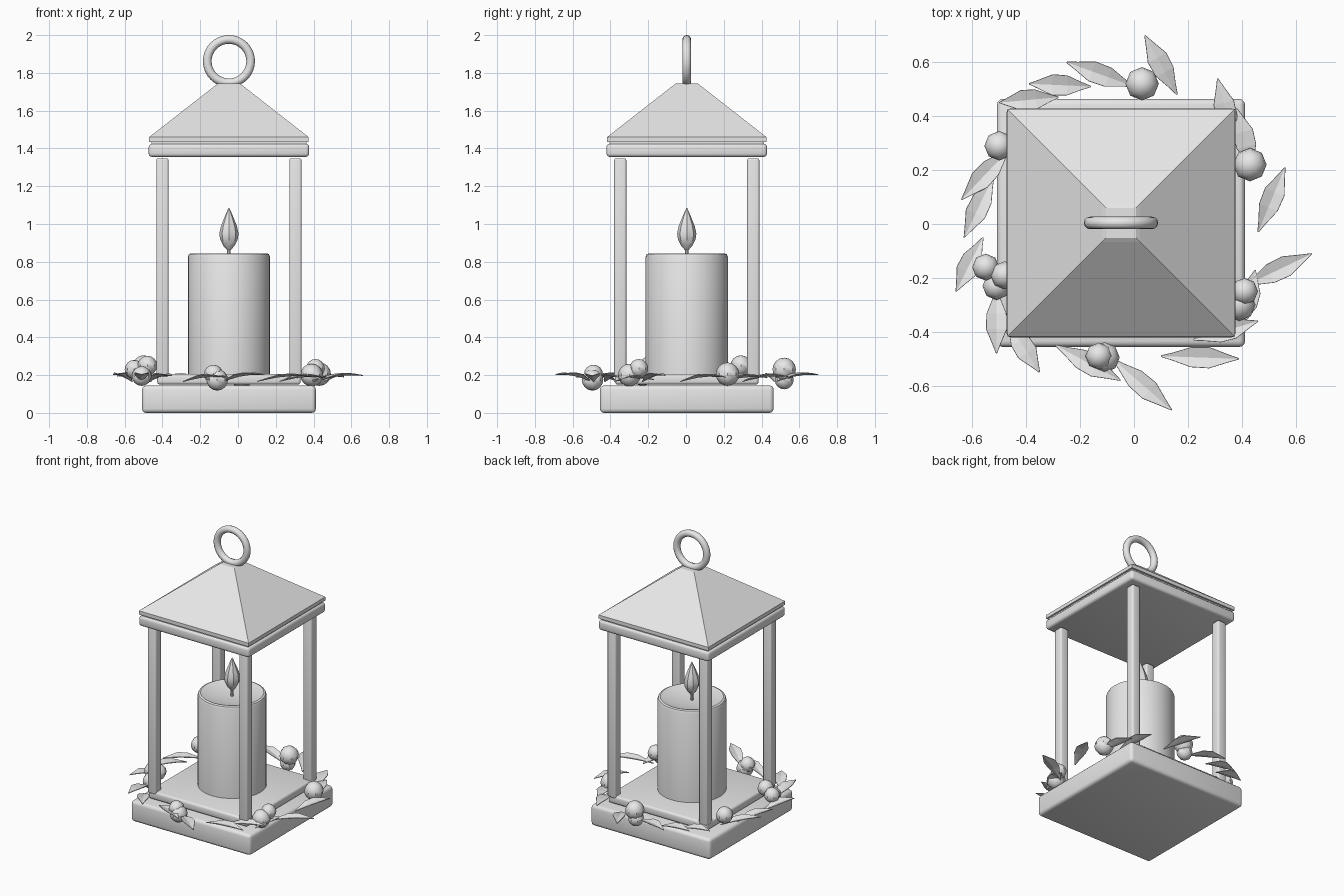
import bpy
import bmesh
import math
from mathutils import Vector

default_cube = bpy.data.objects.get("Cube")
if default_cube:
    bpy.data.objects.remove(default_cube, do_unlink=True)

# Single plain colour shared by every part
grey = bpy.data.materials.new("light_grey")
grey.use_nodes = True
colour = (0.8, 0.8, 0.8, 1.0)
grey.diffuse_color = colour
grey.node_tree.nodes["Principled BSDF"].inputs["Base Color"].default_value = colour

# Lantern axis, slightly off the middle because the wreath is uneven
AXIS = Vector((-0.048, 0.004, 0.0))


def finish(name, bm, smooth=False):
    bmesh.ops.recalc_face_normals(bm, faces=bm.faces)
    mesh = bpy.data.meshes.new(name)
    bm.to_mesh(mesh)
    bm.free()
    mesh.materials.append(grey)
    obj = bpy.data.objects.new(name, mesh)
    bpy.context.collection.objects.link(obj)
    if smooth:
        bpy.ops.object.select_all(action="DESELECT")
        obj.select_set(True)
        bpy.context.view_layer.objects.active = obj
        bpy.ops.object.shade_smooth_by_angle(angle=math.radians(40))
    return obj


def rounded_box(name, half, bottom, top, bevel, x=0.0, y=0.0):
    bm = bmesh.new()
    bmesh.ops.create_cube(bm, size=1.0)
    for v in bm.verts:
        v.co.x = AXIS.x + x + v.co.x * 2 * half
        v.co.y = AXIS.y + y + v.co.y * 2 * half
        v.co.z = top if v.co.z > 0 else bottom
    bmesh.ops.bevel(bm, geom=list(bm.edges), offset=bevel, segments=3,
                    profile=0.5, affect="EDGES", clamp_overlap=True)
    return finish(name, bm, smooth=True)


def loft(name, sections, sides, turn=0.0, smooth=False):
    """Stack of regular polygons given as (radius, height), capped at both ends."""
    bm = bmesh.new()
    rings = []
    for radius, z in sections:
        ring = []
        for i in range(sides):
            a = turn + math.tau * i / sides
            ring.append(bm.verts.new(AXIS + Vector((radius * math.cos(a), radius * math.sin(a), z))))
        rings.append(ring)
    for low, high in zip(rings, rings[1:]):
        for i in range(sides):
            j = (i + 1) % sides
            bm.faces.new((low[i], low[j], high[j], high[i]))
    bm.faces.new(rings[0])
    bm.faces.new(rings[-1])
    return finish(name, bm, smooth)


# Body of the lantern
rounded_box("base", 0.46, 0.0, 0.145, 0.022)
rounded_box("floor_plate", 0.38, 0.15, 0.207, 0.015)
rounded_box("top_slab", 0.425, 1.355, 1.425, 0.018)
for side_x, x in (("right", -0.352), ("left", 0.352)):
    for side_y, y in (("front", -0.352), ("back", 0.352)):
        rounded_box(f"{side_y}_{side_x}_post", 0.032, 0.19, 1.348, 0.011, x, y)

# Four-sided roof with a thin lip and a small cap
diagonal = math.sqrt(2)
roof = [(0.41, 1.42), (0.41, 1.435), (0.422, 1.435), (0.422, 1.46), (0.07, 1.735), (0.055, 1.745)]
loft("roof", [(half * diagonal, z) for half, z in roof], 4, math.pi / 4)

# Hanging ring
bpy.ops.mesh.primitive_torus_add(major_segments=32, minor_segments=12, major_radius=0.115,
                                 minor_radius=0.023, location=AXIS + Vector((0, 0, 1.862)),
                                 rotation=(math.pi / 2, 0, 0))
ring = bpy.context.object
ring.name = "hanging_ring"
ring.data.materials.append(grey)
bpy.ops.object.shade_smooth_by_angle(angle=math.radians(60))

# Candle with a dished top, wick and flame
loft("candle", [(0.218, 0.2), (0.218, 0.825), (0.212, 0.84), (0.2, 0.845),
                (0.185, 0.84), (0.1, 0.825), (0.02, 0.82)], 32, smooth=True)
loft("wick", [(0.009, 0.815), (0.009, 0.88)], 8, smooth=True)
loft("flame", [(0.006, 0.858), (0.03, 0.885), (0.047, 0.92), (0.051, 0.95), (0.042, 0.99),
               (0.024, 1.035), (0.009, 1.07), (0.002, 1.085)], 8, smooth=True)


# Wreath leaves: thin pointed blades folded along the midrib
def leaf(name, outer, inner):
    start = Vector((*inner, 0.168))
    end = Vector((*outer, 0.168 + 0.12 * max(0, Vector(outer).length - 0.4)))
    along = end - start
    across = Vector((-along.y, along.x, 0)).normalized()
    up = Vector((0, 0, 1))
    bm = bmesh.new()
    rows = []
    for t, width in ((0, 0.002), (0.15, 0.014), (0.38, 0.036), (0.62, 0.038), (0.85, 0.015), (1, 0.001)):
        mid = start + along * t + up * 0.014 * math.sin(math.pi * t)
        lift = up * width * 0.3
        rows.append([bm.verts.new(p) for p in
                     (mid - across * width + lift, mid, mid + across * width + lift)])
    for a, b in zip(rows, rows[1:]):
        for i in range(2):
            bm.faces.new((a[i], a[i + 1], b[i + 1], b[i]))
    obj = finish(name, bm)
    solid = obj.modifiers.new("thickness", "SOLIDIFY")
    solid.thickness = 0.004


leaves = [
    ((0.04, 0.70), (0.16, 0.48)), ((-0.25, 0.60), (0.0, 0.51)),
    ((-0.39, 0.52), (-0.16, 0.51)), ((-0.50, 0.45), (-0.28, 0.47)),
    ((0.31, 0.54), (0.37, 0.30)), ((0.38, 0.43), (0.44, 0.20)),
    ((0.56, 0.21), (0.46, -0.03)), ((0.66, -0.11), (0.41, -0.23)),
    ((0.46, -0.36), (0.22, -0.43)), ((0.39, -0.50), (0.10, -0.49)),
    ((0.14, -0.69), (-0.08, -0.50)), ((-0.05, -0.58), (-0.29, -0.45)),
    ((-0.35, -0.55), (-0.47, -0.36)), ((-0.51, -0.48), (-0.51, -0.24)),
    ((-0.66, -0.25), (-0.56, -0.05)), ((-0.63, -0.05), (-0.52, 0.18)),
    ((-0.64, 0.09), (-0.46, 0.28)), ((0.45, -0.17), (0.40, -0.38)),
]
for number, (outer, inner) in enumerate(leaves, 1):
    leaf(f"leaf_{number}", outer, inner)

# Wreath berries in small clusters
berries = [
    (0.03, 0.52, 0.23, 0.062), (0.02, 0.52, 0.175, 0.05),
    (0.43, 0.22, 0.205, 0.062), (0.39, -0.30, 0.20, 0.06),
    (0.41, -0.25, 0.235, 0.05), (-0.11, -0.495, 0.175, 0.057),
    (-0.13, -0.49, 0.205, 0.05), (-0.50, 0.29, 0.25, 0.055),
    (-0.55, -0.16, 0.23, 0.05), (-0.51, -0.23, 0.195, 0.052),
    (-0.48, -0.19, 0.25, 0.052),
]
for number, (x, y, z, radius) in enumerate(berries, 1):
    bm = bmesh.new()
    bmesh.ops.create_uvsphere(bm, u_segments=8, v_segments=8, radius=radius)
    bmesh.ops.translate(bm, verts=bm.verts, vec=(x, y, z))
    finish(f"berry_{number}", bm, smooth=True)
